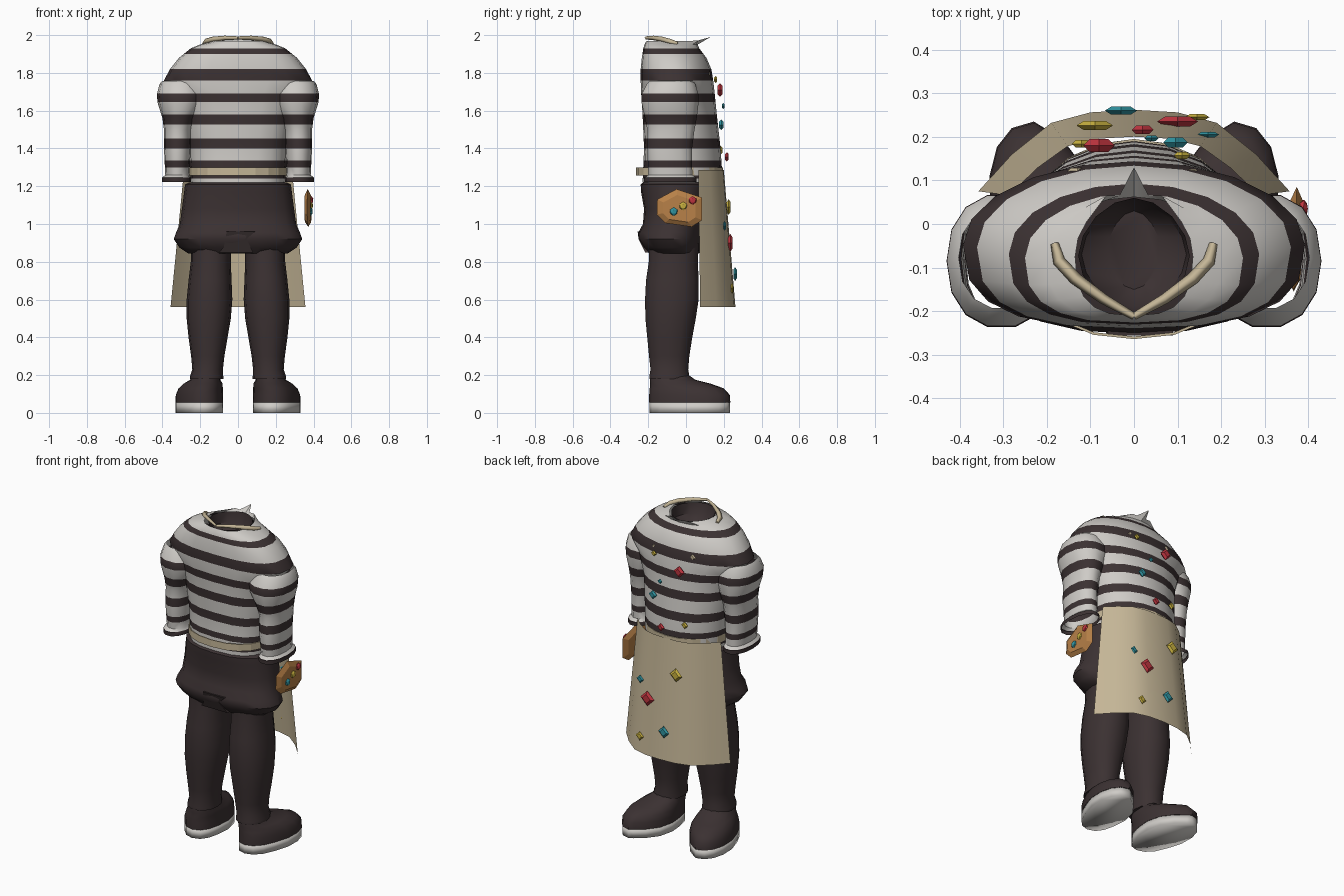
import bpy, bmesh, math
from mathutils import Matrix, Vector

if "Cube" in bpy.data.objects:
    bpy.data.objects.remove(bpy.data.objects["Cube"])


def mat(name, r, g, b):
    m = bpy.data.materials.new(name)
    m.diffuse_color = (r, g, b, 1)
    m.use_nodes = True
    m.node_tree.nodes["Principled BSDF"].inputs["Base Color"].default_value = m.diffuse_color
    return m


WHITE = mat("off_white", 0.62, 0.60, 0.57)
DARK = mat("dark_brown", 0.044, 0.031, 0.032)
CREAM = mat("cream", 0.56, 0.47, 0.31)
WOOD = mat("wood", 0.48, 0.22, 0.065)
RED = mat("red", 0.52, 0.035, 0.05)
TEAL = mat("teal", 0.03, 0.30, 0.36)
YELLOW = mat("yellow", 0.58, 0.44, 0.05)


def finish(name, bm, mats, angle=40, recalc=True):
    if recalc:
        bmesh.ops.recalc_face_normals(bm, faces=bm.faces)
    me = bpy.data.meshes.new(name)
    bm.to_mesh(me)
    bm.free()
    for m in mats:
        me.materials.append(m)
    ob = bpy.data.objects.new(name, me)
    bpy.context.collection.objects.link(ob)
    if angle:
        bpy.ops.object.select_all(action='DESELECT')
        ob.select_set(True)
        bpy.context.view_layer.objects.active = ob
        bpy.ops.object.shade_smooth_by_angle(angle=math.radians(angle))
    return ob


def sample(profile, z):
    """Linear lookup in a profile of (z, x0, x1, y0, y1), listed top down."""
    for a, b in zip(profile, profile[1:]):
        if a[0] >= z >= b[0]:
            t = (a[0] - z) / (a[0] - b[0])
            return [p + (q - p) * t for p, q in zip(a, b)]
    return list(profile[0] if z > profile[0][0] else profile[-1])


def loft(name, profile, mats, n=16, power=(2.2, 2.2), sx=1, rule=None, cuts=(),
         caps=(False, False), bend=None, angle=40):
    """Skin oval rings top to bottom; power is (-y half, +y half) squareness."""
    zs = sorted({p[0] for p in profile} | set(cuts), reverse=True)
    bm = bmesh.new()
    rings = []
    for z in zs:
        _, x0, x1, y0, y1 = sample(profile, z)
        ring = []
        for i in range(n):
            a = 2 * math.pi * i / n
            c, s = math.cos(a), math.sin(a)
            e = 2 / power[int(s > 0)]
            u = math.copysign(abs(c) ** e, c)
            v = math.copysign(abs(s) ** e, s)
            p = Vector(((x0 + x1) / 2 + u * (x1 - x0) / 2,
                        (y0 + y1) / 2 + v * (y1 - y0) / 2, z))
            if bend:
                p = bend(p)
            ring.append(bm.verts.new((p.x * sx, p.y, p.z)))
        rings.append(ring)
    for k in range(len(rings) - 1):
        a, b = rings[k], rings[k + 1]
        for i in range(n):
            j = (i + 1) % n
            f = bm.faces.new((a[i], b[i], b[j], a[j]))
            if rule:
                f.material_index = rule((zs[k] + zs[k + 1]) / 2)
    for flag, ring in ((caps[0], rings[0]), (caps[1], rings[-1])):
        if flag:
            bm.faces.new(ring)
    return finish(name, bm, mats, angle)


# Knit stripes shared by the shirt body and sleeves
BANDS = [(1.90, 1.93), (1.76, 1.82), (1.645, 1.692), (1.527, 1.58),
         (1.40, 1.452), (1.30, 1.335)]


def stripes(hem):
    bands = BANDS + [hem]
    return (lambda z: int(any(a < z < b for a, b in bands)),
            [z for b in bands for z in b])


# Shirt body
TORSO = [(1.968, -.135, .135, -.21, .06), (1.95, -.20, .20, -.220, .062),
         (1.93, -.25, .25, -.226, .07), (1.88, -.312, .312, -.234, .108),
         (1.82, -.36, .36, -.24, .134), (1.76, -.392, .392, -.24, .144),
         (1.70, -.335, .335, -.238, .151), (1.58, -.285, .285, -.23, .163),
         (1.40, -.262, .262, -.222, .183), (1.22, -.25, .25, -.23, .195)]


def neckline(p):
    # pull the front of the neck into a small point
    if p.z > 1.96 and p.y > 0.03:
        p.y, p.z = (0.13, 1.99) if abs(p.x) < 0.02 else (0.065, 1.972)
        p.x *= 0.8
    return p


rule, cuts = stripes((1.242, 1.256))
loft("shirt_body", TORSO, [WHITE, DARK], n=20, power=(2.7, 2.0), rule=rule,
     cuts=[c for c in cuts if 1.22 < c < 1.965], bend=neckline)
# Dark hollow inside the neck
loft("neck_lining", [(1.964, -.128, .128, -.205, .06), (1.90, -.12, .12, -.19, .05),
                     (1.86, -.06, .06, -.15, .03)], [DARK], power=(1.8, 1.8),
     caps=(False, True))

# Sleeves
SLEEVE = [(1.757, .20, .402, -.195, .04), (1.74, .195, .416, -.212, .053),
          (1.685, .178, .43, -.24, .07), (1.64, .185, .425, -.238, .07),
          (1.56, .225, .40, -.22, .06), (1.50, .245, .392, -.208, .048),
          (1.40, .25, .392, -.21, .035), (1.26, .258, .385, -.20, .036),
          (1.245, .25, .402, -.222, .058), (1.222, .25, .402, -.222, .058)]
rule, cuts = stripes((1.222, 1.247))
for sx, side in ((1, "right"), (-1, "left")):
    loft("sleeve_" + side, SLEEVE, [WHITE, DARK], n=14, sx=sx, rule=rule,
         cuts=[c for c in cuts if 1.222 < c < 1.7])

# Trousers: hips with a puffed seat, then legs
loft("hips", [(1.221, -.255, .255, -.225, .14), (1.21, -.28, .28, -.24, .14),
              (1.17, -.285, .285, -.238, .13), (1.08, -.297, .297, -.222, .11),
              (1.0, -.308, .308, -.228, .10), (0.955, -.328, .328, -.252, .09),
              (0.92, -.34, .34, -.252, .085), (0.875, -.31, .31, -.225, .08),
              (0.845, -.265, .265, -.195, .07)],
     [DARK], n=20, power=(2.3, 2.2), caps=(True, True))
LEG = [(0.90, .035, .25, -.20, .07), (0.80, .038, .25, -.20, .066),
       (0.70, .034, .262, -.215, .07), (0.60, .03, .272, -.22, .07),
       (0.50, .038, .272, -.218, .055), (0.40, .055, .262, -.208, .036),
       (0.30, .072, .248, -.198, .02), (0.23, .08, .242, -.19, .014),
       (0.195, .078, .254, -.196, .02), (0.18, .078, .254, -.196, .02)]
UPPER = [(0.20, .09, .245, -.185, .015), (0.175, .088, .26, -.19, .05),
         (0.155, .085, .29, -.19, .13), (0.13, .08, .312, -.192, .20),
         (0.095, .077, .325, -.195, .232), (0.054, .076, .327, -.195, .235)]
SOLE = [(0.054, .077, .326, -.194, .233), (0.0, .077, .326, -.194, .233)]


def splay(p):
    # toes turn out a little, heels narrow
    p.x += 0.12 * p.y * (1 if p.z < 0.16 else 0.3)
    p.x = 0.2 + (p.x - 0.2) * (1.0 if p.y > -0.05 else 0.92)
    if p.y > 0.1 and p.x < 0.2:
        p.x += (p.y - 0.1) * 0.25
    return p


for sx, side in ((1, "right"), (-1, "left")):
    loft("leg_" + side, LEG, [DARK], n=14, sx=sx, caps=(False, True))
    loft("shoe_" + side, UPPER, [DARK], sx=sx, caps=(True, False), bend=splay)
    loft("sole_" + side, SOLE, [WHITE], sx=sx, caps=(True, True), bend=splay, angle=100)


def plate(name, pts, layers, place, material):
    """Stack of scaled outlines (depth, scale); place maps u, v, w into space."""
    bm = bmesh.new()
    cu = sum(p[0] for p in pts) / len(pts)
    cv = sum(p[1] for p in pts) / len(pts)
    rows = [[bm.verts.new(place(cu + (u - cu) * s, cv + (v - cv) * s, w)) for u, v in pts]
            for w, s in layers]
    bm.faces.new(rows[0])
    bm.faces.new(rows[-1])
    for a, b in zip(rows, rows[1:]):
        for i in range(len(a)):
            j = (i + 1) % len(a)
            bm.faces.new((a[i], a[j], b[j], b[i]))
    return finish(name, bm, [material], angle=0)


# Rear flap of the trousers
plate("seat_flap", [(-.06, .96), (.09, .96), (.045, .92), (.08, .85), (-.10, .85), (-.075, .88)],
      ((0, 1), (.06, 1)), lambda u, v, w: (u, -.256 + w + max(0, .93 - v) * .5, v), DARK)

# Apron skirt: one curved sheet, flaring downwards
bm = bmesh.new()
half = [(0, .262), (.10, .256), (.19, .232), (.28, .16), (.357, .075)]
arc = [(-x, y) for x, y in half[:0:-1]] + half
rows = []
for k in range(5):
    t = k / 4
    rows.append([bm.verts.new((x * (1 - .2 * t), .07 + (y - .07) * (1 - .28 * t) - .008 * t,
                               0.56 + 0.727 * t)) for x, y in arc])
for a, b in zip(rows, rows[1:]):
    for i in range(len(arc) - 1):
        bm.faces.new((a[i + 1], a[i], b[i], b[i + 1]))
finish("apron", bm, [CREAM], recalc=False)

# Apron tie around the waist
tie = loft("apron_tie", [(1.30, -.258, .258, -.264, .195), (1.257, -.258, .258, -.264, .195)],
           [CREAM], n=20, power=(2.3, 2.0), angle=0)
tie.modifiers.new("thickness", 'SOLIDIFY').thickness = 0.006

# Apron neck strap, one half per side
for sx, side in ((1, "right"), (-1, "left")):
    cu = bpy.data.curves.new("neck_strap_" + side, 'CURVE')
    cu.dimensions = '3D'
    cu.bevel_depth = 0.012
    cu.bevel_resolution = 0
    cu.use_fill_caps = True
    path = [(0, -.212, 1.985, .7), (.07, -.172, 1.985, 1), (.135, -.125, 1.977, 1.2),
            (.172, -.085, 1.966, 1.2), (.182, -.045, 1.955, .8)]
    sp = cu.splines.new('POLY')
    sp.points.add(len(path) - 1)
    for pt, (x, y, z, r) in zip(sp.points, path):
        pt.co = (x * sx, y, z, 1)
        pt.radius = r
    cu.materials.append(CREAM)
    bpy.context.collection.objects.link(bpy.data.objects.new("neck_strap_" + side, cu))

# Wooden palette at the hip, thickest in the middle
plate("palette", [(-.152, 1.13), (-.05, 1.185), (.085, 1.14), (.085, 1.02),
                  (.03, .985), (-.11, 1.005), (-.155, 1.05)],
      ((-.016, .72), (0, 1), (.016, .72)), lambda u, v, w: (.371 + w + .03 * u, u, v), WOOD)
# Paint blobs on the palette
for i, (y, z, m) in enumerate([(-.065, 1.065, TEAL), (-.015, 1.095, YELLOW), (.035, 1.125, RED)]):
    bm = bmesh.new()
    bmesh.ops.create_icosphere(bm, subdivisions=1, radius=1)
    bm.transform(Matrix.Translation((.387 + .03 * y, y, z)) @ Matrix.Diagonal((.012, .023, .023, 1)))
    finish("palette_paint_%d" % i, bm, [m], angle=0)

# Diamond paint spots on chest and apron, and the strap end at the shoulder
SPOTS = [(.11, .157, 1.765, .019, YELLOW), (-.08, .180, 1.71, .036, RED),
         (.04, .197, 1.625, .016, TEAL), (.095, .187, 1.525, .028, TEAL),
         (-.12, .184, 1.39, .022, YELLOW), (.02, .216, 1.355, .025, RED),
         (-.09, .226, 1.09, .042, YELLOW), (.17, .205, .99, .025, TEAL),
         (.10, .235, .90, .047, RED), (-.03, .26, .735, .037, TEAL),
         (.145, .245, .66, .028, YELLOW),
         (-.13, .118, 1.79, .025, CREAM), (.13, .118, 1.79, .02, CREAM)]
for i, (x, y, z, r, m) in enumerate(SPOTS):
    d = r * (.4 if z > 1.3 else .25)
    plate("strap_end_%d" % i if m == CREAM else "paint_spot_%d" % i,
          [(r, 0), (0, r), (-r, 0), (0, -r)], ((-d, .6), (0, 1), (d, .6)),
          lambda u, v, w: (x + u, y + w, z + v), m)
